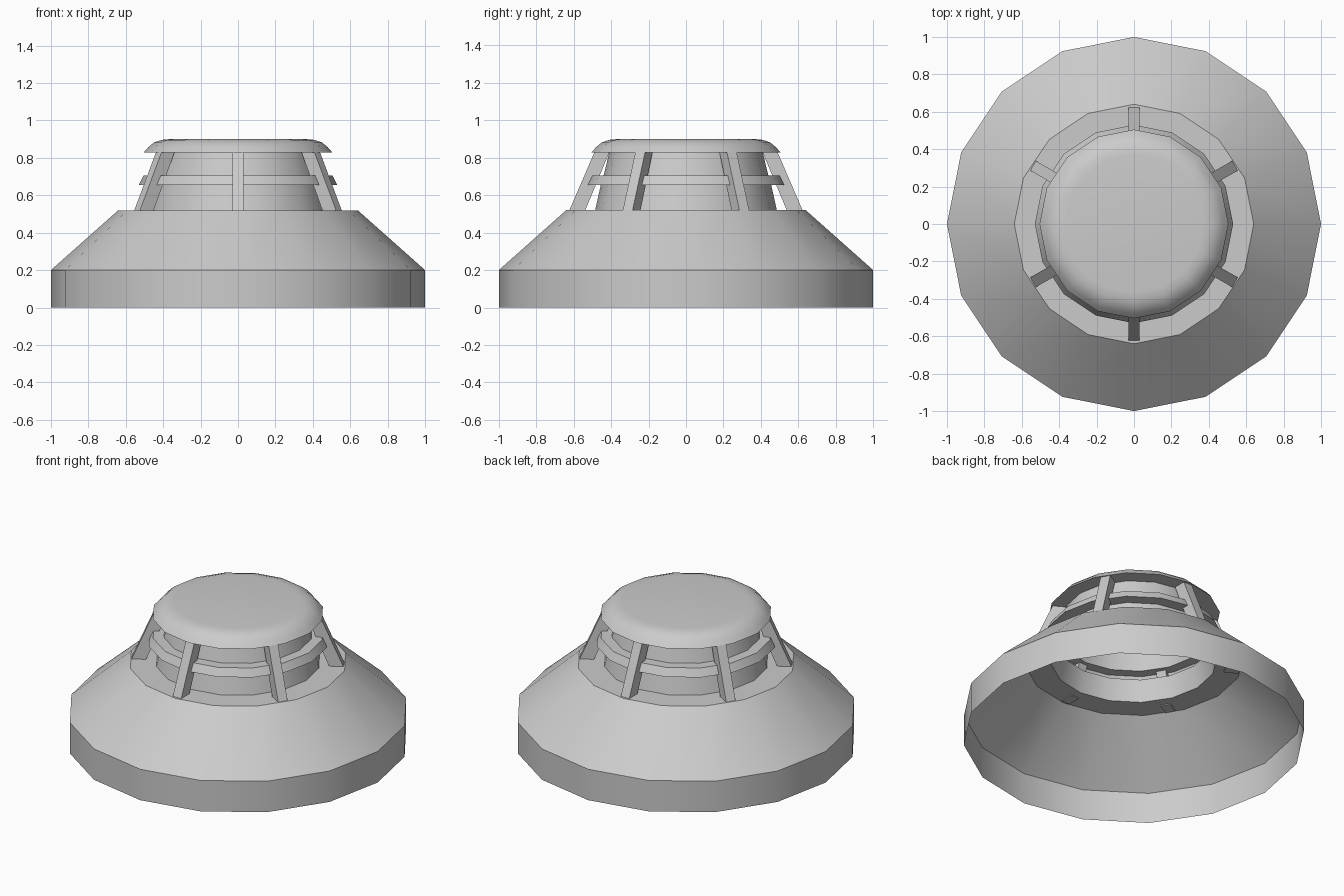
import bpy, bmesh, math
from mathutils import Matrix

if "Cube" in bpy.data.objects:
    bpy.data.objects.remove(bpy.data.objects["Cube"])

SIDES = 16


def finish(name, bm):
    bmesh.ops.recalc_face_normals(bm, faces=bm.faces)
    mesh = bpy.data.meshes.new(name)
    bm.to_mesh(mesh)
    bm.free()
    ob = bpy.data.objects.new(name, mesh)
    bpy.context.collection.objects.link(ob)
    bpy.ops.object.select_all(action='DESELECT')
    ob.select_set(True)
    bpy.context.view_layer.objects.active = ob
    bpy.ops.object.shade_smooth_by_angle(angle=math.radians(30))
    return ob


def lathe(name, profile, cap_end=False):
    """Open shell of revolution from (radius, height) points."""
    bm = bmesh.new()
    rings = []
    for r, z in profile:
        rings.append([bm.verts.new((r * math.cos(a), r * math.sin(a), z))
                      for a in (2 * math.pi * i / SIDES for i in range(SIDES))])
    for lo, hi in zip(rings, rings[1:]):
        for i in range(SIDES):
            j = (i + 1) % SIDES
            bm.faces.new((lo[i], lo[j], hi[j], hi[i]))
    if cap_end:
        bm.faces.new(rings[-1])
    return finish(name, bm)


def strut(name, angle):
    """Leaning bar standing on the ledge and meeting the cap."""
    bm = bmesh.new()
    w = 0.03
    side = [(0.54, 0.515), (0.625, 0.515), (0.49, 0.828), (0.41, 0.828)]
    face = bm.faces.new([bm.verts.new((r, -w, z)) for r, z in side])
    ext = bmesh.ops.extrude_face_region(bm, geom=[face])
    moved = [g for g in ext['geom'] if isinstance(g, bmesh.types.BMVert)]
    bmesh.ops.translate(bm, verts=moved, vec=(0, 2 * w, 0))
    bmesh.ops.transform(bm, matrix=Matrix.Rotation(angle, 4, 'Z'), verts=bm.verts)
    return finish(name, bm)


# Hollow base: wall, sloping shoulder and flat ledge
lathe("base_housing", [(1.0, 0), (1.0, 0.2), (0.64, 0.52), (0.485, 0.52)])

# Tapered sensing chamber with a raised band
lathe("sensor_chamber", [(0.485, 0.52), (0.455, 0.655), (0.53, 0.655),
                         (0.505, 0.705), (0.44, 0.705), (0.41, 0.828)])

# Rounded cap with an underside lip
lathe("top_cap", [(0.41, 0.828), (0.505, 0.828), (0.48, 0.857),
                  (0.45, 0.882), (0.41, 0.896), (0.37, 0.9)], cap_end=True)

# Six struts around the chamber
for k in range(6):
    strut(f"strut_{k + 1}", math.radians(30 + 60 * k))
